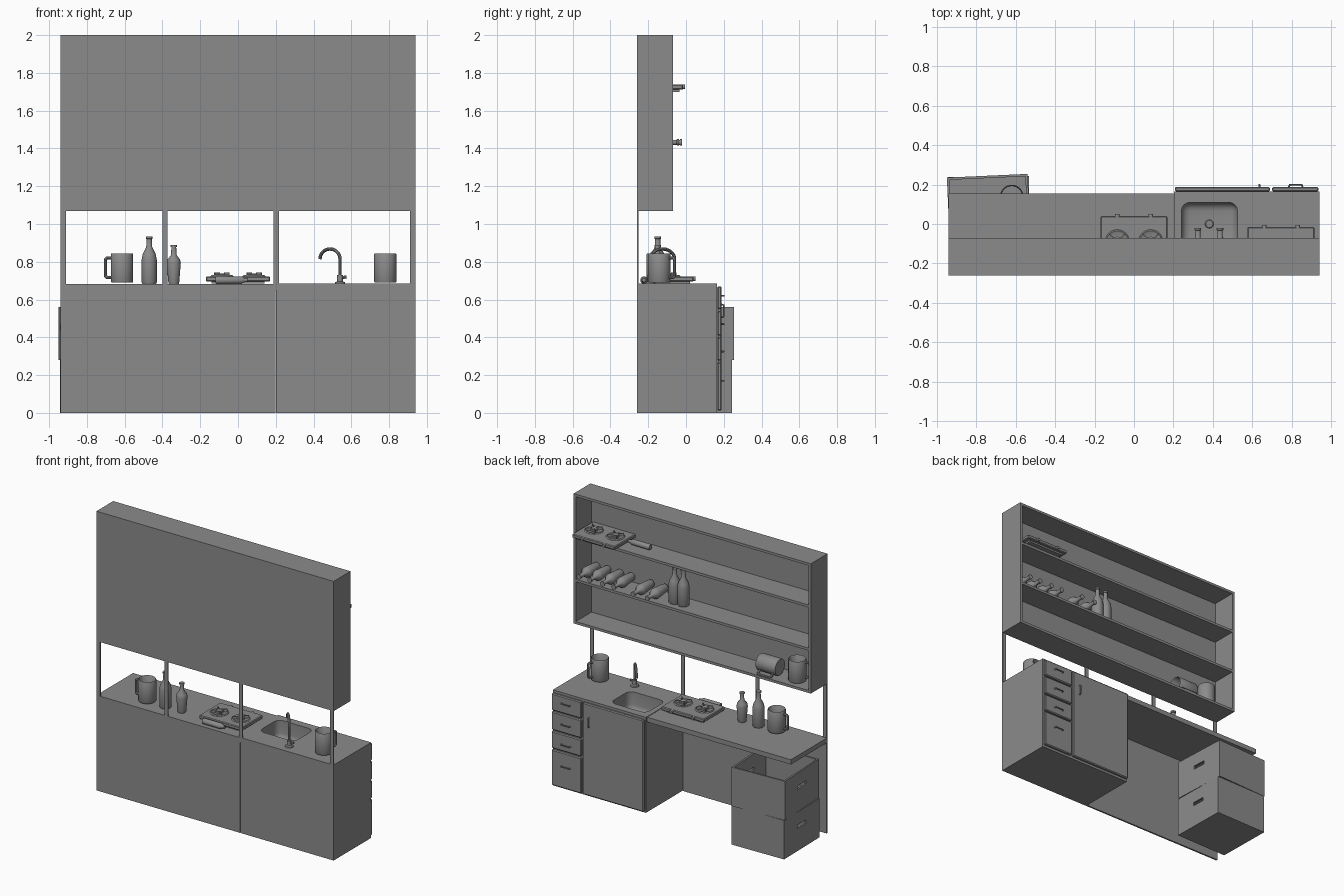
import bpy, bmesh, math
from mathutils import Matrix, Vector

cube = bpy.data.objects.get("Cube")
if cube:
    bpy.data.objects.remove(cube, do_unlink=True)

GREY = (0.26, 0.26, 0.26, 1)
grey = bpy.data.materials.new("plain_grey")
grey.use_nodes = True
grey.diffuse_color = GREY
grey.node_tree.nodes["Principled BSDF"].inputs["Base Color"].default_value = GREY

I = Matrix.Identity(4)


def at(x, y, z, turn=0.0, axis='Z'):
    return Matrix.Translation((x, y, z)) @ Matrix.Rotation(math.radians(turn), 4, axis)


def add(name, mesh, smooth=False):
    if not mesh.materials:
        mesh.materials.append(grey)
    obj = bpy.data.objects.new(name, mesh)
    bpy.context.collection.objects.link(obj)
    if smooth:
        bpy.ops.object.select_all(action='DESELECT')
        obj.select_set(True)
        bpy.context.view_layer.objects.active = obj
        bpy.ops.object.shade_smooth_by_angle(angle=math.radians(40))
    return obj


def finish(name, bm, m, smooth=False):
    bmesh.ops.transform(bm, matrix=m, verts=bm.verts)
    bmesh.ops.recalc_face_normals(bm, faces=bm.faces)
    mesh = bpy.data.meshes.new(name)
    bm.to_mesh(mesh)
    bm.free()
    return add(name, mesh, smooth)


def box(name, x, y, z, m=I, bevel=0.0, segments=1):
    """Box from three (low, high) ranges."""
    bm = bmesh.new()
    bmesh.ops.create_cube(bm, size=1)
    for v in bm.verts:
        v.co = Vector([(r[0] + r[1]) / 2 + c * (r[1] - r[0]) for r, c in zip((x, y, z), v.co)])
    if bevel:
        bmesh.ops.bevel(bm, geom=bm.edges[:], offset=bevel, segments=segments,
                        profile=0.5, affect='EDGES')
    return finish(name, bm, m, segments > 1)


def lathe(name, profile, m, steps=24):
    """Spin a (radius, height) profile about z."""
    bm = bmesh.new()
    vs = [bm.verts.new((r, 0, h)) for r, h in profile]
    es = [bm.edges.new(p) for p in zip(vs, vs[1:])]
    bmesh.ops.spin(bm, geom=vs + es, cent=(0, 0, 0), axis=(0, 0, 1),
                   angle=2 * math.pi, steps=steps, use_duplicate=False)
    bmesh.ops.remove_doubles(bm, verts=bm.verts, dist=0.0004)
    return finish(name, bm, m, True)


def tube(name, points, radius, m=I, closed=False):
    """Round tube through a path."""
    cu = bpy.data.curves.new(name, 'CURVE')
    cu.dimensions = '3D'
    cu.bevel_depth, cu.bevel_resolution, cu.use_fill_caps = radius, 2, True
    sp = cu.splines.new('POLY')
    sp.points.add(len(points) - 1)
    for p, co in zip(sp.points, points):
        p.co = (*(m @ Vector(co)), 1)
    sp.use_cyclic_u = closed
    tmp = bpy.data.objects.new(name + "_path", cu)
    bpy.context.collection.objects.link(tmp)
    mesh = bpy.data.meshes.new_from_object(
        tmp.evaluated_get(bpy.context.evaluated_depsgraph_get()))
    bpy.data.objects.remove(tmp)
    return add(name, mesh, True)


def carve(obj, cutter):
    mod = obj.modifiers.new("cut", 'BOOLEAN')
    mod.operation, mod.object, mod.solver = 'DIFFERENCE', cutter, 'EXACT'
    mesh = bpy.data.meshes.new_from_object(
        obj.evaluated_get(bpy.context.evaluated_depsgraph_get()))
    obj.modifiers.clear()
    obj.data = mesh
    bpy.data.objects.remove(cutter)


# Repeated kitchen items
TALL = [(0, 0), (.036, 0), (.04, .008), (.04, .13), (.034, .16), (.016, .195),
        (.014, .238), (.018, .24), (.018, .252), (0, .252)]
SHORT = [(0, 0), (.026, 0), (.029, .01), (.037, .11), (.033, .13), (.014, .155),
         (.013, .195), (.017, .197), (.017, .208), (0, .208)]


def mug(name, m):
    lathe(name + "_body", [(0, 0), (.056, 0), (.059, .006), (.059, .15), (.056, .155), (.052, .15),
                           (.052, .01), (0, .01)], m, 32)
    tube(name + "_handle", [(.055, 0, .13), (.08, 0, .13), (.088, 0, .122), (.088, 0, .035),
                            (.08, 0, .027), (.055, 0, .027)], .009, m)


def stove(name, m):
    box(name + "_base", (-.14, .14), (-.1, .1), (0, .015), m)
    box(name + "_body", (-.17, .17), (-.12, .12), (.012, .038), m, .005)
    for x in (-.085, .085):
        o = m @ at(x, -.01, .036)
        lathe(name + "_dish", [(0, .004), (.045, .004), (.056, .009), (.062, .003), (.062, 0)], o)
        lathe(name + "_burner", [(.026, 0), (.026, .016), (.02, .019), (.012, .014), (0, .014)], o, 16)
        for k in range(4):
            box(name + "_support", (.018, .055), (-.003, .003), (.004, .024),
                o @ Matrix.Rotation(math.radians(45 + 90 * k), 4, 'Z'))
        lathe(name + "_knob", [(0, 0), (.013, 0), (.011, .016), (0, .016)],
              m @ at(x, .115, .026, -90, 'X'), 12)


def canister(name, m):
    lathe(name, [(0, 0), (.017, 0), (.02, .005), (.02, .14), (.011, .155), (.011, .17), (0, .17)],
          m @ Matrix.Rotation(math.radians(90), 4, 'Y'), 16)


# Upper shelving, open towards the back
W, B, F, T = .94, -.26, -.07, .018
box("shelf_back_panel", (-W, W), (B, B + .012), (1.07, 2))
for s in (-1, 1):
    box("shelf_side", sorted((s * W, s * (W - T))), (B, F), (1.07, 2))
for z in (1.07, 1.373, 1.682, 2 - T):
    box("shelf_board", (-W + T, W - T), (B + .012, F), (z, z + T))

# Posts carrying the shelving
for x in (-.925, -.387, .202, .925):
    box("post", (x - .014, x + .014), (B, B + .008), (.66, 1.08))

# Worktop with open knee space
box("worktop", (-W, .2), (B, .155), (.648, .682))
box("back_panel", (-W, .198), (B, B + .012), (0, .65))

# Sink cabinet with carved basin
cabinet = box("sink_cabinet", (.202, W), (B, .165), (0, .684))
carve(cabinet, box("basin_cutter", (.24, .525), (-.11, .11), (.55, .9), bevel=.045, segments=4))
lathe("sink_drain", [(0, .004), (.018, .004), (.022, 0)], at(.382, 0, .55), 16)
box("cabinet_door", (.207, .69), (.165, .188), (.012, .67), bevel=.006)
tube("door_handle", [(.636, .185, .575), (.636, .2, .57), (.636, .2, .51), (.636, .185, .505)], .005)
for low, high, hz in ((.012, .268, .17), (.277, .4, .325), (.409, .54, .47), (.549, .67, .62)):
    box("drawer_front", (.7, .936), (.165, .188), (low, high), bevel=.006)
    tube("drawer_handle", [(.785, .185, hz), (.79, .2, hz), (.85, .2, hz), (.855, .185, hz)], .005)

# Faucet
lathe("faucet_base", [(0, 0), (.028, 0), (.026, .008), (.015, .012), (.015, .045), (0, .045)],
      at(.54, -.19, .684), 16)
bend = [math.pi * k / 10 for k in range(11)]
tube("faucet_spout", [(.54, -.19, .7)] +
     [(.487 + .053 * math.cos(a), -.125 - .065 * math.cos(a), .815 + .053 * math.sin(a)) for a in bend],
     .009)
tube("faucet_lever", [(.54, -.19, .715), (.575, -.19, .72)], .008)

# Two stacked crates, slightly turned
for name, m in (("lower_crate", at(-.735, .036, 0, 1)), ("upper_crate", at(-.735, .04, .281, 2.6))):
    h, t = .205, .012
    crate = box(name, (-h, h), (-h, h), (0, .279), m)
    carve(crate, box("crate_cutter", (t - h, h - t), (t - h, h - t), (t, .4), m))
    carve(crate, box("grip_cutter", (-.4, .4), (-.05, .05), (.16, .185), m))
mug("crate_mug", at(-.62, .14, .3, 200))
lathe("crate_bottle", TALL, at(-.8, -.12, .335, -90, 'X'))
lathe("crate_short_bottle", SHORT, at(-.7, -.12, .335, -90, 'X'))

# Items on the worktop
mug("worktop_mug", at(-.614, -.15, .69, 180))
mug("sink_mug", at(.78, -.14, .69, 65))
lathe("worktop_bottle", TALL, at(-.47, -.15, .682))
lathe("worktop_short_bottle", SHORT, at(-.34, -.15, .682))
stove("worktop_stove", at(0, -.08, .684))
canister("worktop_canister", at(-.12, -.222, .703))

# Items on the shelves
stove("shelf_stove", at(.745, -.135, 1.7))
canister("shelf_canister", at(.4, -.17, 1.722))
for x in (.876, .79, .69, .6):
    lathe("lying_bottle", SHORT, at(x, -.245, 1.432, -90, 'X'))
for x in (.436, .324):
    lathe("lying_bottle", SHORT, at(x, -.228, 1.432, -90, 'X'))
for x in (.195, .125):
    lathe("standing_bottle", TALL, at(x, -.15, 1.391))
mug("shelf_mug", at(-.77, -.16, 1.088, 200))
mug("lying_mug", at(-.64, -.15, 1.148, 90, 'Y') @ Matrix.Rotation(math.radians(50), 4, 'Z'))
